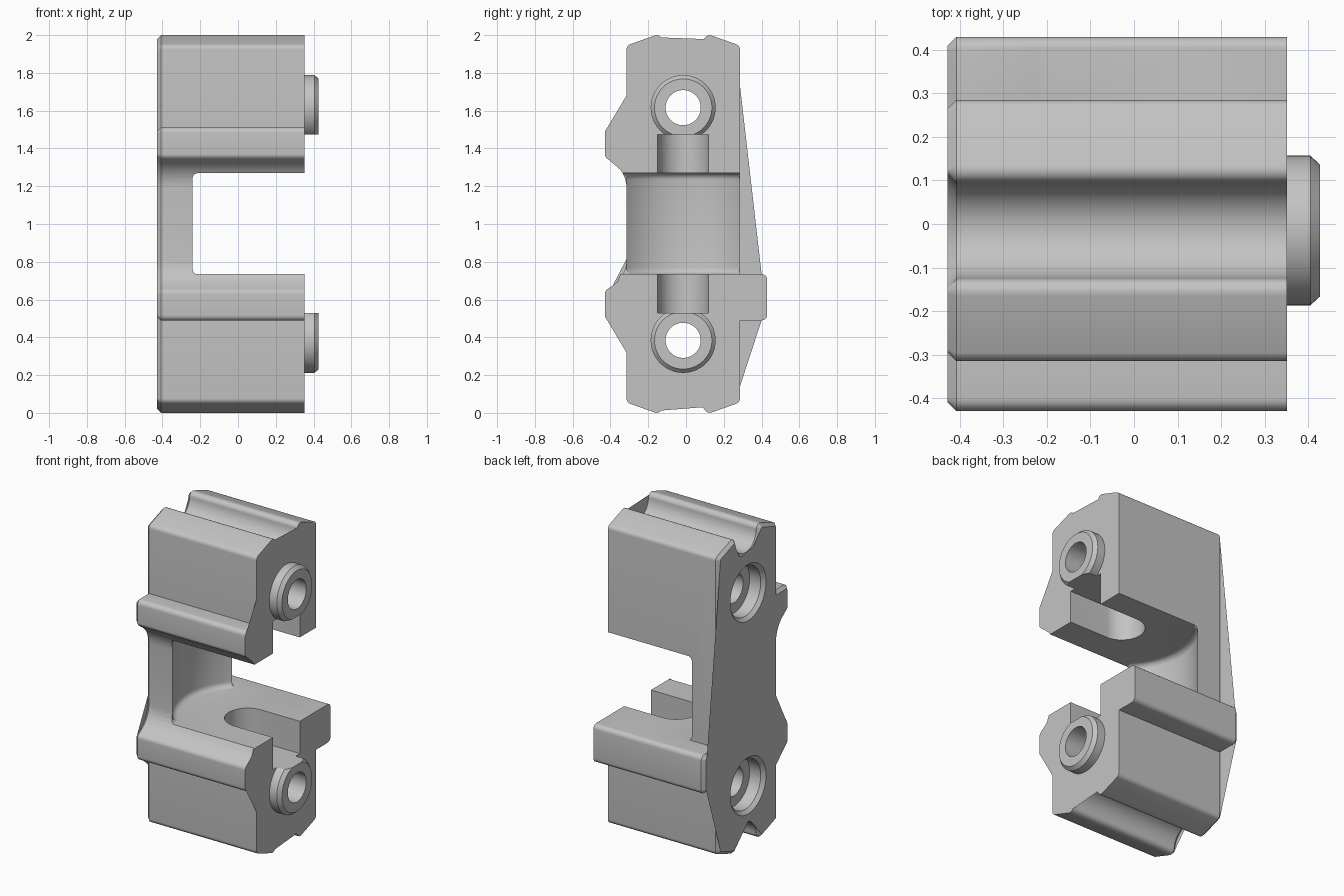
import bpy, bmesh, math
from mathutils import Vector

if "Cube" in bpy.data.objects:
    bpy.data.objects.remove(bpy.data.objects["Cube"])

YC = -0.015            # centre plane of grooves, slot and bosses
BACK, FRONT = -0.428, 0.352


def loft(name, rings):
    """Solid through a list of equal-length rings, capped at both ends."""
    bm = bmesh.new()
    vs = [[bm.verts.new(p) for p in r] for r in rings]
    n = len(vs[0])
    for a, b in zip(vs, vs[1:]):
        for i in range(n):
            j = (i + 1) % n
            bm.faces.new((a[i], a[j], b[j], b[i]))
    bm.faces.new(vs[0][::-1])
    bm.faces.new(vs[-1])
    if bm.calc_volume(signed=True) < 0:
        bmesh.ops.reverse_faces(bm, faces=bm.faces[:])
    bmesh.ops.triangulate(bm, faces=bm.faces[:])
    me = bpy.data.meshes.new(name)
    bm.to_mesh(me)
    bm.free()
    ob = bpy.data.objects.new(name, me)
    bpy.context.collection.objects.link(ob)
    return ob


def turned(name, z, steps, n=64):
    """Round part along x; steps are (x, radius)."""
    return loft(name, [[(x, YC + r * math.cos(math.tau * i / n), z + r * math.sin(math.tau * i / n))
                        for i in range(n)] for x, r in steps])


def rounded(pts, seg=6):
    """Replace each (a, b, radius) corner with a tangent arc."""
    out = []
    for i, (a, b, r) in enumerate(pts):
        p = Vector((a, b))
        if r == 0:
            out.append(p)
            continue
        u = (Vector(pts[i - 1][:2]) - p).normalized()
        v = (Vector(pts[(i + 1) % len(pts)][:2]) - p).normalized()
        half = math.acos(max(-1, min(1, u.dot(v)))) / 2
        c = p + (u + v).normalized() * (r / math.sin(half))
        s = p + u * (r / math.tan(half)) - c
        e = p + v * (r / math.tan(half)) - c
        sweep = math.pi - 2 * half
        for k in range(seg + 1):
            t = k / seg
            out.append(c + (s * math.sin((1 - t) * sweep) + e * math.sin(t * sweep)) / math.sin(sweep))
    return out


def inset(poly, d):
    """Offset a counter-clockwise outline inward."""
    out = []
    for i, p in enumerate(poly):
        a = (p - poly[i - 1]).normalized()
        b = (poly[(i + 1) % len(poly)] - p).normalized()
        n1, n2 = Vector((-a.y, a.x)), Vector((-b.y, b.x))
        out.append(p + (n1 + n2) * (d / (1 + n1.dot(n2))))
    return out


def cut(targets, tool):
    for target in targets:
        m = target.modifiers.new("cut", 'BOOLEAN')
        m.operation, m.solver, m.object = 'DIFFERENCE', 'MANIFOLD', tool
        bpy.context.view_layer.objects.active = target
        bpy.ops.object.modifier_apply(modifier=m.name)
    bpy.data.objects.remove(tool)


# Body outline (y, z): left side is mirrored top to bottom, right side has one rail
left = [(-0.125, 2.012, 0.03), (-0.315, 1.945, 0.03), (-0.315, 1.512, 0), (-0.43, 1.512, 0.03),
        (-0.43, 1.355, 0.03), (-0.315, 1.275, 0.16)]
left = left + [(y, 2 - z, r) for y, z, r in reversed(left)]
right = [(0.095, -0.012, 0.03), (0.285, 0.055, 0.03), (0.285, 0.49, 0), (0.43, 0.49, 0.03),
         (0.43, 0.735, 0.03), (0.285, 0.735, 0), (0.285, 1.945, 0.03), (0.095, 2.012, 0.03)]
groove = [(YC - 0.11 * math.cos(math.pi * i / 20), 0.025 + 0.11 * math.sin(math.pi * i / 20), 0)
          for i in range(21)]
groove_top = [(y, 2 - z, 0) for y, z, _ in reversed(groove)]
outline = rounded(left + groove + right + groove_top)
ends = inset(outline, 0.02)
body = loft("clamp_body", [[(BACK, p.x, p.y) for p in ends],
                           [(BACK + 0.02, p.x, p.y) for p in outline],
                           [(FRONT, p.x, p.y) for p in outline]])

# Round bosses on the front face
LEVELS = (0.384, 1.616)
bosses = [turned(name, z, [(FRONT - 0.003, 0.172), (0.405, 0.172), (0.427, 0.152)])
          for name, z in zip(("lower_boss", "upper_boss"), LEVELS)]
parts = [body] + bosses

# Middle opening with a curved back wall and filleted floor and ceiling
CX, R, F = 0.08, 0.44, 0.035


def opening_ring(r, z):
    a0 = math.asin(0.3 / R)
    arc = [(CX - r * math.cos(a0 * t / 16), YC + r * math.sin(a0 * t / 16), z) for t in range(-16, 17)]
    edge = arc[0][0]
    return [(0.6, -0.6, z), (edge, -0.6, z)] + arc + [(edge, 0.6, z), (0.6, 0.6, z)]


rings = [opening_ring(R - F * (1 - math.sin(math.pi / 2 * k / 5)),
                      0.734 + F * (1 - math.cos(math.pi / 2 * k / 5))) for k in range(6)]
rings += [[(x, y, 2.003 - z) for x, y, z in r] for r in reversed(rings)]
cut([body], loft("opening_cutter", rings))

# Vertical round-ended slot through both jaws and into the bosses
u = [(CX - 0.135 * math.sin(math.pi * i / 24), YC + 0.135 * math.cos(math.pi * i / 24)) for i in range(25)]
u += [(0.6, YC - 0.135), (0.6, YC + 0.135)]
cut(parts, loft("slot_cutter", [[(x, y, z) for x, y in u] for z in (0.528, 1.474)]))

# Bolt holes with chamfered counterbores on the back
for z, boss in zip(LEVELS, bosses):
    cut([body, boss], turned("hole_cutter", z, [(BACK - 0.02, 0.2), (BACK + 0.022, 0.158), (BACK + 0.1, 0.158),
                                                (BACK + 0.101, 0.093), (0.6, 0.093)]))

# Finish
mat = bpy.data.materials.new("plain grey")
mat.diffuse_color = (0.55, 0.55, 0.55, 1)
mat.use_nodes = True
mat.node_tree.nodes["Principled BSDF"].inputs["Base Color"].default_value = mat.diffuse_color
for ob in parts:
    ob.data.materials.clear()
    ob.data.materials.append(mat)
    for p in ob.data.polygons:
        p.material_index = 0
    bpy.ops.object.select_all(action='DESELECT')
    ob.select_set(True)
    bpy.context.view_layer.objects.active = ob
    bpy.ops.object.shade_smooth_by_angle(angle=math.radians(30))
